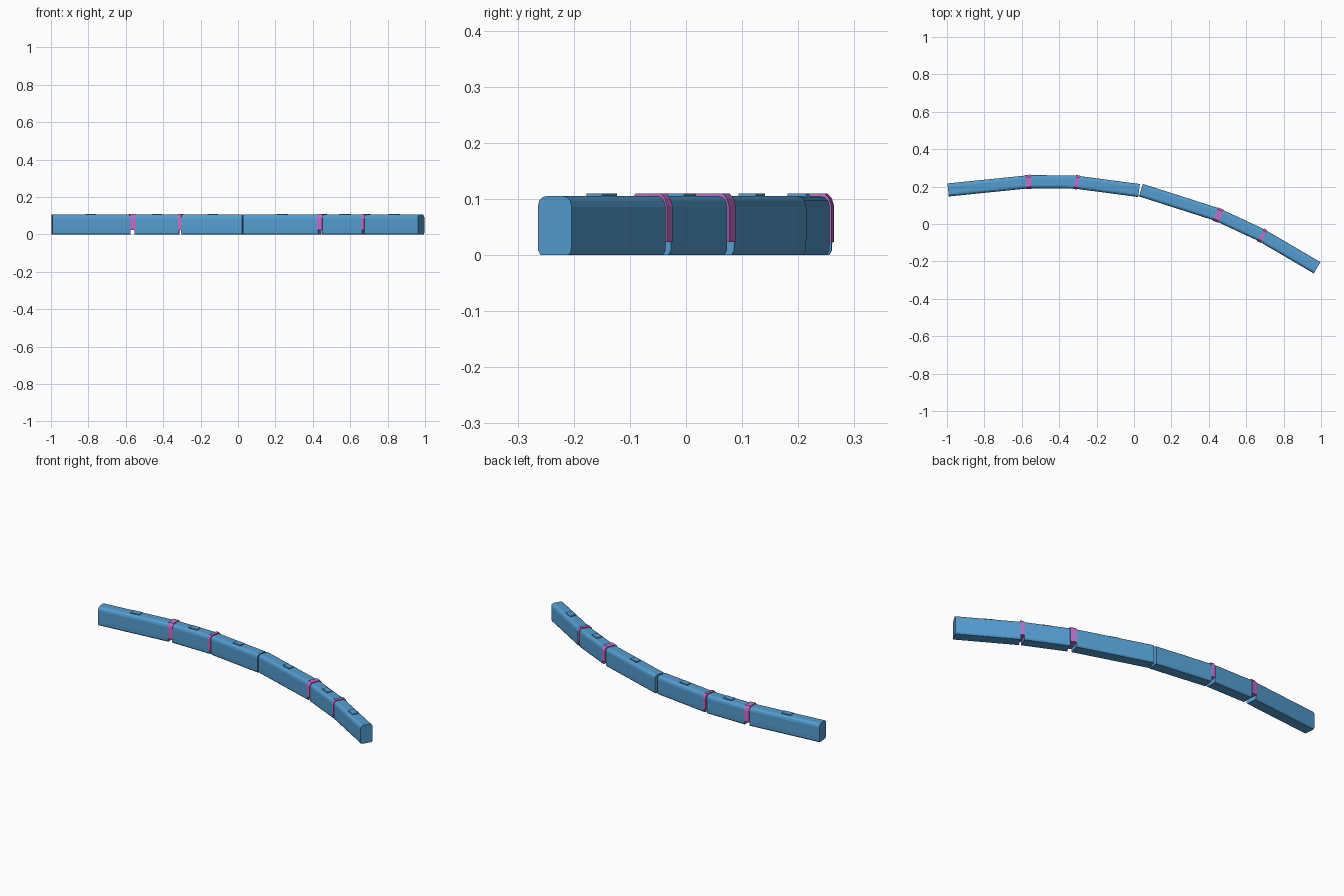
import bpy
import bmesh
from mathutils import Matrix, Vector
import math

if "Cube" in bpy.data.objects:
    bpy.data.objects.remove(bpy.data.objects["Cube"])


def material(name, color):
    m = bpy.data.materials.new(name)
    m.diffuse_color = (*color, 1)
    m.use_nodes = True
    m.node_tree.nodes["Principled BSDF"].inputs["Base Color"].default_value = m.diffuse_color
    return m


BLUE = material("body blue", (0.09, 0.34, 0.64))
PURPLE = material("bellows purple", (0.52, 0.16, 0.58))

# half cross-sections as (half width, height), from bottom to top
BODY = [(0.029, 0), (0.034, 0.008), (0.035, 0.028), (0.035, 0.086),
        (0.032, 0.097), (0.026, 0.103), (0.018, 0.105)]
BELLOWS = [(0.038, 0.023), (0.038, 0.088), (0.034, 0.101), (0.026, 0.11)]
ROOF_BOX = [(0.0165, 0.103), (0.0165, 0.11)]


def extrude_between(name, half, a, b, mat):
    """Sweep a mirrored cross-section along the straight line from a to b."""
    a, b = Vector((*a, 0)), Vector((*b, 0))
    d = b - a
    frame = Matrix.Translation(a) @ Matrix.Rotation(math.atan2(d.y, d.x), 4, 'Z')
    ring = half + [(-w, z) for w, z in reversed(half)]
    bm = bmesh.new()
    face = bm.faces.new([bm.verts.new((0, w, z)) for w, z in ring])
    ext = bmesh.ops.extrude_face_region(bm, geom=[face], use_keep_orig=True)
    verts = [g for g in ext["geom"] if isinstance(g, bmesh.types.BMVert)]
    bmesh.ops.translate(bm, verts=verts, vec=(d.length, 0, 0))
    bmesh.ops.transform(bm, matrix=frame, verts=bm.verts)
    bmesh.ops.recalc_face_normals(bm, faces=bm.faces)
    mesh = bpy.data.meshes.new(name)
    bm.to_mesh(mesh)
    bm.free()
    mesh.materials.append(mat)
    ob = bpy.data.objects.new(name, mesh)
    bpy.context.collection.objects.link(ob)
    return ob


# two three-car trains following a curved track: end points of each car
TRAINS = {
    "rear": [((-0.994, 0.182), (-0.579, 0.224)),
             ((-0.552, 0.226), (-0.314, 0.225)),
             ((-0.299, 0.222), (0.027, 0.179))],
    "lead": [((0.037, 0.181), (0.437, 0.053)),
             ((0.463, 0.042), (0.678, -0.058)),
             ((0.692, -0.066), (0.979, -0.234))],
}

for train, cars in TRAINS.items():
    for i, (a, b) in enumerate(cars, 1):
        extrude_between(f"{train}_car_{i}", BODY, a, b, BLUE)
        # small roof unit in the middle of the car
        a, b = Vector(a), Vector(b)
        mid, step = (a + b) / 2, (b - a).normalized() * 0.026
        extrude_between(f"{train}_roof_unit_{i}", ROOF_BOX, mid - step, mid + step, BLUE)
    # bellows joining neighbouring cars
    for i in range(2):
        a, b = Vector(cars[i][1]), Vector(cars[i + 1][0])
        lap = (b - a).normalized() * 0.002
        extrude_between(f"{train}_bellows_{i + 1}", BELLOWS, a - lap, b + lap, PURPLE)
